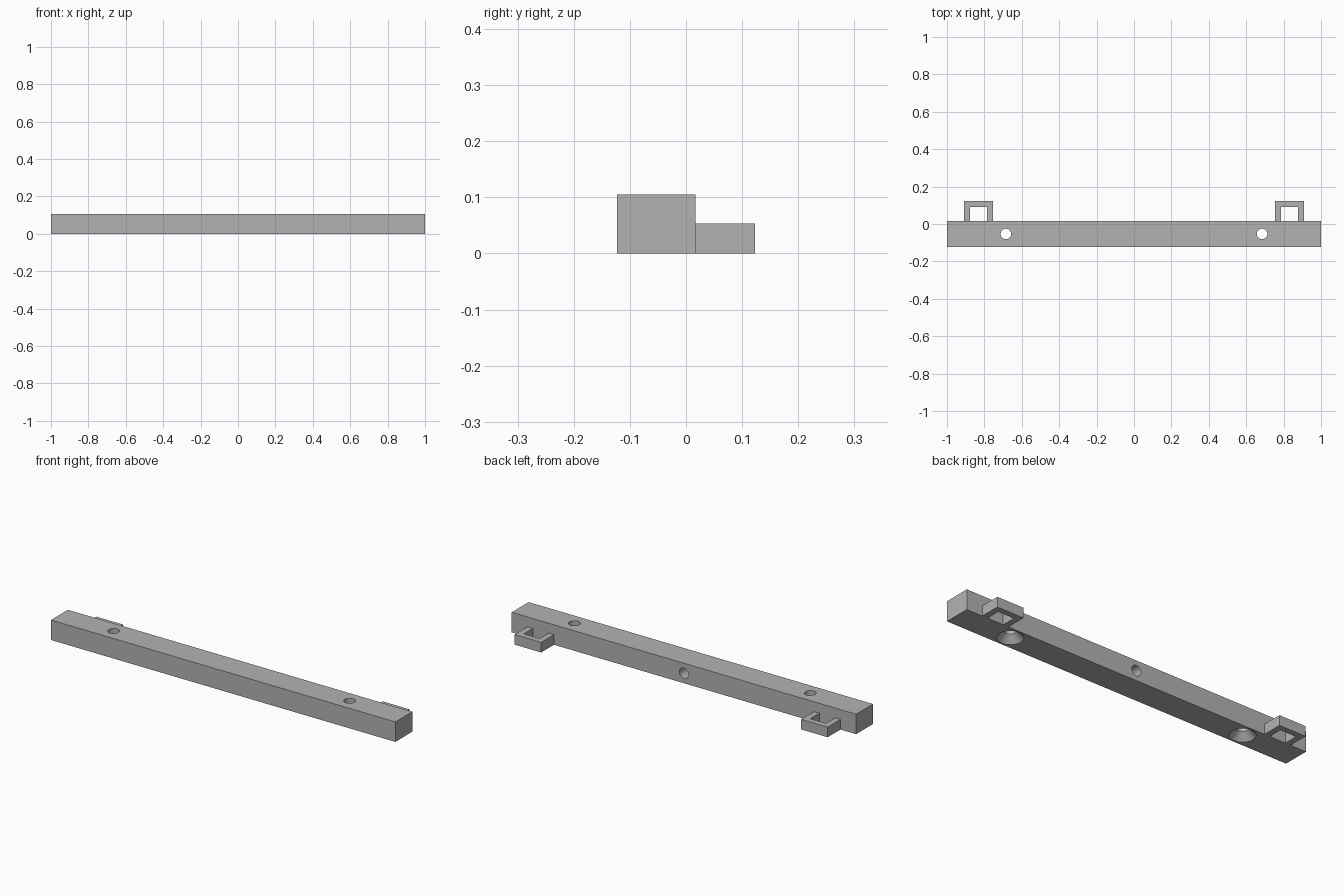
import bpy, bmesh, math
from mathutils import Matrix, Vector

cube = bpy.data.objects.get("Cube")
if cube:
    bpy.data.objects.remove(cube, do_unlink=True)

# Single plain grey for the whole model
grey = bpy.data.materials.new("plain_grey")
grey.use_nodes = True
COLOUR = (0.45, 0.45, 0.45, 1)
grey.diffuse_color = COLOUR
grey.node_tree.nodes["Principled BSDF"].inputs["Base Color"].default_value = COLOUR

FRONT, BACK, REAR = -0.123, 0.017, 0.123
HEIGHT, CLIP_HEIGHT = 0.105, 0.053
MID_Y = (FRONT + BACK) / 2


def make_object(name, bm):
    bmesh.ops.recalc_face_normals(bm, faces=bm.faces)
    mesh = bpy.data.meshes.new(name)
    bm.to_mesh(mesh)
    bm.free()
    mesh.materials.append(grey)
    obj = bpy.data.objects.new(name, mesh)
    bpy.context.collection.objects.link(obj)
    return obj


def prism(name, outline, height):
    """Extrude a flat outline upward from the ground."""
    bm = bmesh.new()
    face = bm.faces.new([bm.verts.new((x, y, 0)) for x, y in outline])
    out = bmesh.ops.extrude_face_region(bm, geom=[face])
    top = [v for v in out["geom"] if isinstance(v, bmesh.types.BMVert)]
    bmesh.ops.translate(bm, verts=top, vec=(0, 0, height))
    return make_object(name, bm)


def lathe(name, profile, matrix):
    """Closed solid turned around z from (radius, z) points."""
    bm = bmesh.new()
    sides = 40
    rings = [[bm.verts.new((r * math.cos(a), r * math.sin(a), z))
              for a in (math.tau * i / sides for i in range(sides))]
             for r, z in profile]
    for low, high in zip(rings, rings[1:]):
        for i in range(sides):
            j = (i + 1) % sides
            bm.faces.new((low[i], low[j], high[j], high[i]))
    bm.faces.new(rings[0][::-1])
    bm.faces.new(rings[-1])
    bm.transform(matrix)
    return make_object(name, bm)


# Long square bar
bar = prism("bar", [(-1, FRONT), (1, FRONT), (1, BACK), (-1, BACK)], HEIGHT)

# Countersunk screw holes (wide at the underside) and a blind hole in the back
HOLE, SINK, SINK_DEPTH = 0.028, 0.062, 0.036
slope = (SINK - HOLE) / SINK_DEPTH
screw = [(SINK + slope * 0.01, -0.01), (HOLE, SINK_DEPTH), (HOLE, HEIGHT + 0.02)]
cutters = [lathe("screw_hole_cutter", screw, Matrix.Translation((s * 0.685, MID_Y, 0)))
           for s in (-1, 1)]
blind = [(0.027, -0.02), (0.027, 0.08)]
cutters.append(lathe("back_hole_cutter", blind,
                     Matrix.Translation((0, BACK, HEIGHT / 2))
                     @ Matrix.Rotation(math.pi / 2, 4, "X")))

bpy.context.view_layer.objects.active = bar
for cutter in cutters:
    cutter.hide_render = True
    mod = bar.modifiers.new("hole", "BOOLEAN")
    mod.operation = "DIFFERENCE"
    mod.solver = "EXACT"
    mod.object = cutter
    bpy.ops.object.modifier_apply(modifier=mod.name)
    bpy.data.objects.remove(cutter, do_unlink=True)

bpy.ops.object.select_all(action="DESELECT")
bar.select_set(True)
bpy.ops.object.shade_smooth_by_angle(angle=math.radians(25))

# U-shaped loops on the back
WALL, INNER, OUTER = 0.031, 0.755, 0.909
for side, label in ((1, "left"), (-1, "right")):
    outline = [(INNER, BACK), (INNER, REAR), (OUTER, REAR), (OUTER, BACK),
               (OUTER - WALL, BACK), (OUTER - WALL, REAR - WALL),
               (INNER + WALL, REAR - WALL), (INNER + WALL, BACK)]
    prism(label + "_loop", [(side * x, y) for x, y in outline], CLIP_HEIGHT)
